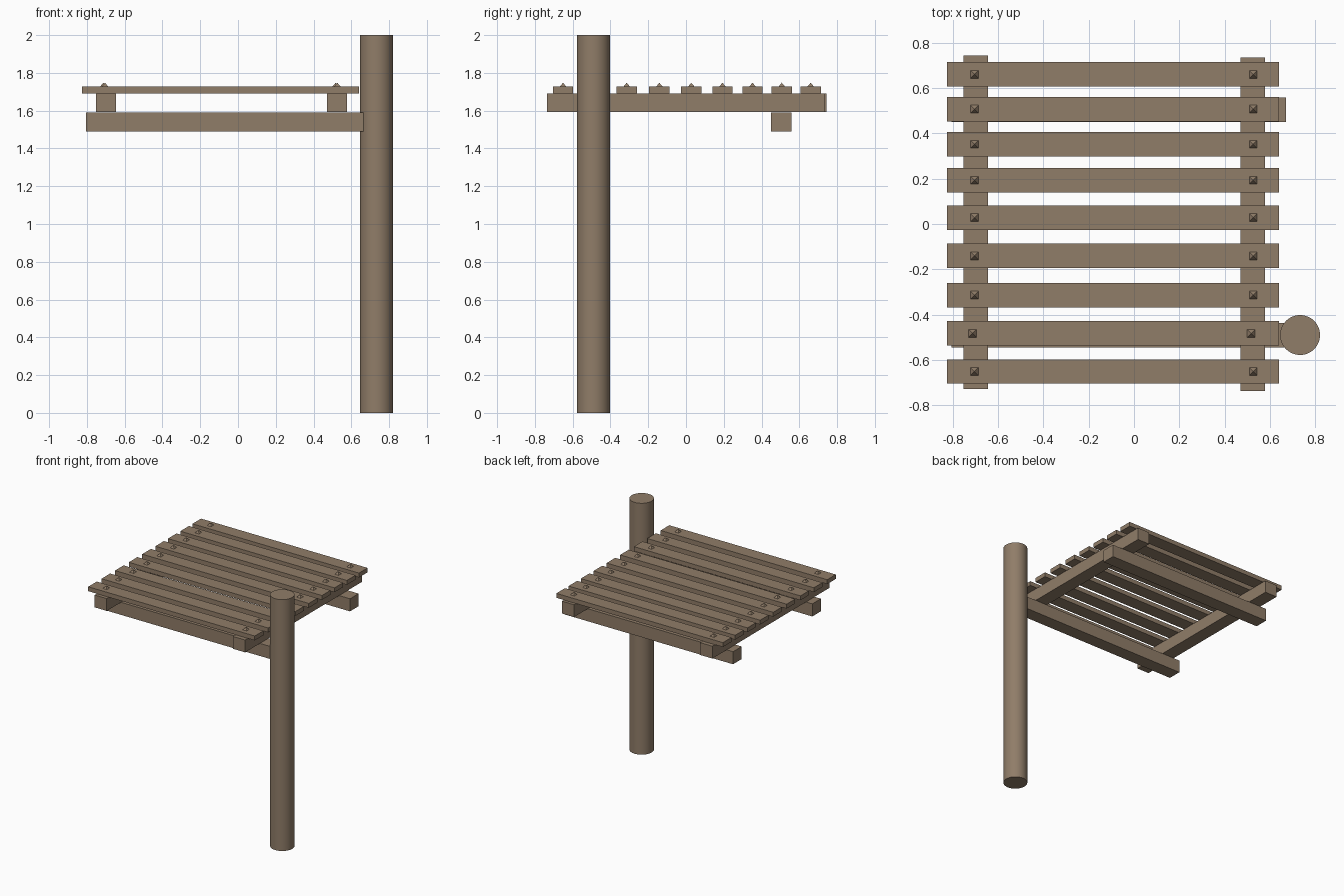
import bpy, bmesh, math
from mathutils import Matrix

if "Cube" in bpy.data.objects:
    bpy.data.objects.remove(bpy.data.objects["Cube"])

wood = bpy.data.materials.new("weathered brown wood")
wood.diffuse_color = (0.28, 0.205, 0.14, 1)
wood.use_nodes = True
wood.node_tree.nodes["Principled BSDF"].inputs["Base Color"].default_value = wood.diffuse_color


def finish(bm, name):
    me = bpy.data.meshes.new(name)
    bm.to_mesh(me)
    bm.free()
    me.materials.append(wood)
    ob = bpy.data.objects.new(name, me)
    bpy.context.collection.objects.link(ob)
    return ob


def box(name, x0, x1, y0, y1, z0, z1):
    bm = bmesh.new()
    mat = Matrix.Translation(((x0 + x1) / 2, (y0 + y1) / 2, (z0 + z1) / 2))
    bmesh.ops.create_cube(bm, size=1, matrix=mat @ Matrix.Diagonal((x1 - x0, y1 - y0, z1 - z0, 1)))
    return finish(bm, name)


def cone(name, x, y, z0, z1, r0, r1, sides, turn=0):
    bm = bmesh.new()
    mat = Matrix.Translation((x, y, (z0 + z1) / 2)) @ Matrix.Rotation(turn, 4, 'Z')
    bmesh.ops.create_cone(bm, cap_ends=True, segments=sides, radius1=r0, radius2=r1,
                          depth=z1 - z0, matrix=mat)
    bmesh.ops.remove_doubles(bm, verts=bm.verts, dist=1e-5)
    return finish(bm, name)


# round post, smooth sides with crisp caps
post = cone("post", 0.733, -0.49, 0, 2, 0.088, 0.088, 48)
for p in post.data.polygons:
    p.use_smooth = abs(p.normal.z) < 0.5
for e in post.data.edges:
    za, zb = (post.data.vertices[v].co.z for v in e.vertices)
    e.use_edge_sharp = abs(za - zb) < 0.01

# lower beams along x
box("front_beam", -0.805, 0.665, -0.546, -0.438, 1.49, 1.59)
box("back_beam", -0.805, 0.671, 0.45, 0.558, 1.49, 1.59)

# joists along y
box("left_joist", -0.752, -0.645, -0.729, 0.743, 1.592, 1.69)
box("right_joist", 0.471, 0.578, -0.736, 0.735, 1.592, 1.69)

# deck planks, each with two pyramid nail heads
for i, y in enumerate((-0.651, -0.483, -0.314, -0.141, 0.028, 0.193, 0.352, 0.507, 0.66)):
    box(f"plank_{i + 1}", -0.825, 0.641, y - 0.054, y + 0.054, 1.692, 1.727)
    shift = -0.009 if i == 1 else 0
    for side, x in (("left", -0.704), ("right", 0.526)):
        cone(f"{side}_nail_{i + 1}", x + shift, y, 1.724, 1.748, 0.028, 0, 4, math.pi / 4)
